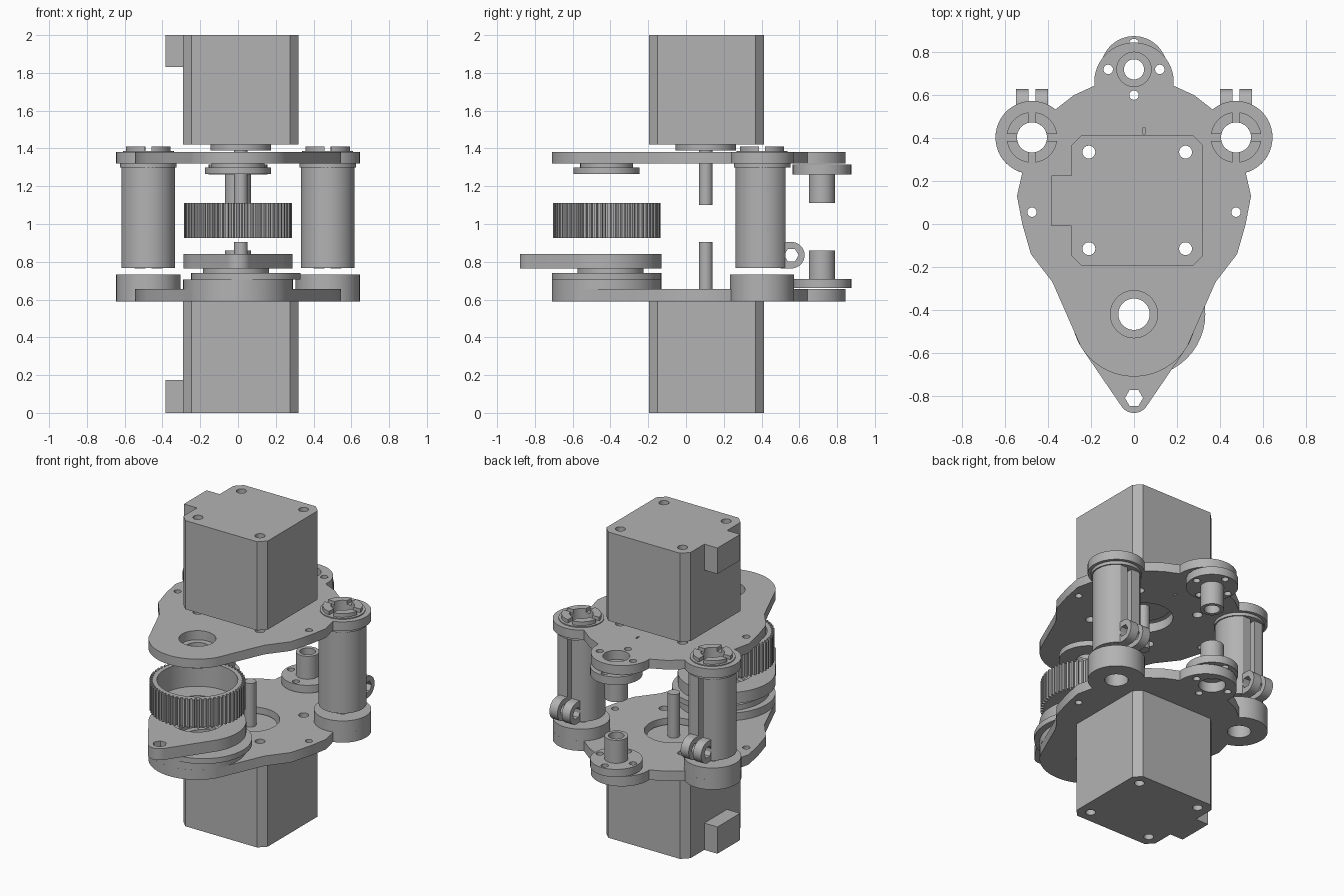
import bpy
import bmesh
from math import sin, cos, pi, radians, sqrt
from mathutils import Matrix

if "Cube" in bpy.data.objects:
    bpy.data.objects.remove(bpy.data.objects["Cube"])

grey = bpy.data.materials.new("mid_grey")
grey.use_nodes = True
tone = (0.45, 0.45, 0.45, 1)
grey.diffuse_color = tone
grey.node_tree.nodes["Principled BSDF"].inputs["Base Color"].default_value = tone
parts = []


def arc(x, y, r, start, end, n=24):
    return [(x + r * cos(radians(start + (end - start) * i / n)),
             y + r * sin(radians(start + (end - start) * i / n))) for i in range(n + 1)]


def circle(x, y, r, n=48):
    return arc(x, y, r, 0, 360, n)[:-1]


def rect(x0, x1, y0, y1, c=0.0):
    if not c:
        return [(x0, y0), (x1, y0), (x1, y1), (x0, y1)]
    return [(x0 + c, y0), (x1 - c, y0), (x1, y0 + c), (x1, y1 - c),
            (x1 - c, y1), (x0 + c, y1), (x0, y1 - c), (x0, y0 + c)]


def extrude(name, loops, z0, z1, along_x=False):
    """Extrude nested 2D loops (outline plus holes) into a solid."""
    curve = bpy.data.curves.new(name, 'CURVE')
    curve.dimensions = '2D'
    curve.fill_mode = 'BOTH'
    curve.extrude = (z1 - z0) / 2
    for loop in loops:
        spline = curve.splines.new('POLY')
        spline.points.add(len(loop) - 1)
        for point, (x, y) in zip(spline.points, loop):
            point.co = (x, y, 0, 1)
        spline.use_cyclic_u = True
    temp = bpy.data.objects.new(name + "_curve", curve)
    mesh = bpy.data.meshes.new_from_object(temp)
    bpy.data.objects.remove(temp)
    bpy.data.curves.remove(curve)
    bm = bmesh.new()
    bm.from_mesh(mesh)
    bmesh.ops.remove_doubles(bm, verts=bm.verts, dist=0.0001)
    bmesh.ops.translate(bm, verts=bm.verts, vec=(0, 0, (z0 + z1) / 2))
    if along_x:
        turn = Matrix(((0, 0, 1), (1, 0, 0), (0, 1, 0)))
        bmesh.ops.transform(bm, matrix=turn.to_4x4(), verts=bm.verts)
    bmesh.ops.recalc_face_normals(bm, faces=bm.faces)
    bm.to_mesh(mesh)
    bm.free()
    mesh.name = name
    mesh.materials.clear()
    mesh.materials.append(grey)
    obj = bpy.data.objects.new(name, mesh)
    bpy.context.scene.collection.objects.link(obj)
    parts.append(obj)
    return obj


def ring(name, x, y, r, bore, z0, z1):
    return extrude(name, [circle(x, y, r), circle(x, y, bore)], z0, z1)


TX, TY = 0.475, 0.403      # clamp tube centres
FY = -0.42                 # front bearing axis
BY = 0.72                  # back guide axis
MX, MY = 0.015, 0.105      # motor axis
BORE = 0.073

# Plate outline, one half mirrored
half = arc(0, FY, 0.29, -90, -31)
half += [(0.38, -0.27), (0.48, -0.14), (0.52, 0), (0.545, 0.13), (0.52, 0.24)]
half += arc(TX, TY, 0.17, -65, 130)
half += [(0.28, 0.6)]
half += arc(0, 0.66, 0.185, -5, 90)
outline = half + [(-x, y) for x, y in half[-2:0:-1]]

screws = [(MX + sx * 0.225, MY + 0.005 + sy * 0.225) for sx in (-1, 1) for sy in (-1, 1)]
motor_holes = [circle(x, y, 0.03, 24) for x, y in screws]
guide_holes = [circle(x, y, 0.022, 20) for x, y in
               ((-0.12, BY), (0.12, BY), (0, BY - 0.12))]
side_holes = [circle(s * 0.475, 0.055, 0.022, 20) for s in (-1, 1)]
plate_holes = motor_holes + guide_holes + side_holes
plate_holes += [circle(MX, MY, 0.175), circle(0, BY, 0.08)]
plate_holes += [circle(s * TX, TY, 0.07) for s in (-1, 1)]

slit = rect(0.042, 0.052, 0.42, 0.45)
extrude("upper_plate", [outline, circle(0, FY, 0.11), slit] + plate_holes, 1.32, 1.38)
extrude("lower_plate", [outline, circle(0, FY, BORE)] + plate_holes, 0.59, 0.655)

# Motors with connector blocks, pilots and shafts
body = rect(MX - 0.305, MX + 0.305, -0.195, 0.412, 0.045)
socket = rect(-0.385, MX - 0.304, -0.01, 0.225)
for side, z0, z1, c0, c1, p0, p1, s0, s1 in (
        ("lower", 0, 0.59, 0, 0.175, 0.59, 0.62, 0.6, 0.905),
        ("upper", 1.42, 2, 1.83, 2, 1.39, 1.42, 1.1, 1.4)):
    extrude(side + "_motor", [body] + motor_holes, z0, z1)
    extrude(side + "_motor_connector", [socket], c0, c1)
    extrude(side + "_motor_pilot", [circle(MX, MY, 0.16)], p0, p1)
    extrude(side + "_motor_shaft", [circle(MX, MY, 0.036, 32)], s0, s1)

# Back guide bushings
flange = [circle(0, BY, 0.155), circle(0, BY, 0.047)] + guide_holes
flange += [circle(0, BY + 0.12, 0.022, 20)]
extrude("lower_guide_flange", flange, 0.66, 0.71)
ring("lower_guide_boss", 0, BY, 0.07, 0.047, 0.71, 0.86)
extrude("upper_guide_flange", flange, 1.262, 1.315)
ring("upper_guide_boss", 0, BY, 0.07, 0.047, 1.11, 1.262)

# Front bearing stack
ring("upper_bearing_neck", 0, FY, 0.14, BORE, 1.3, 1.32)
ring("upper_bearing", 0, FY, 0.175, BORE, 1.265, 1.3)
ring("lower_bearing_seat", 0, FY, 0.29, BORE, 0.655, 0.705)
ring("eccentric_disc", 0.042, FY, 0.29, 0.12, 0.705, 0.74)
ring("spacer_disc", -0.01, FY + 0.02, 0.175, 0.1, 0.74, 0.765)
lever = arc(0, FY, 0.29, -34.3, 214.3, 48) + arc(0, -0.81, 0.07, 214.3, 325.7, 16)
hexagon = circle(0, -0.81, 0.042, 6)
extrude("lever_base", [lever, circle(0, FY, 0.11), hexagon], 0.765, 0.785)
extrude("lever", [lever, circle(0, FY, 0.155), hexagon], 0.785, 0.84)

# Toothed pulley
teeth = 60
rim = []
for i in range(teeth):
    for step, r in ((-0.3, 0.266), (-0.2, 0.285), (0.2, 0.285), (0.3, 0.266)):
        a = 2 * pi * (i + step) / teeth
        rim.append((r * cos(a), FY + r * sin(a)))
extrude("pulley_rim", [rim, circle(0, FY, 0.24)], 0.925, 1.11)
ring("pulley_floor", 0, FY, 0.242, 0.11, 0.927, 0.955)

# Clamp tubes on both sides
for side, s in (("right", -1), ("left", 1)):
    x = s * TX
    ring(side + "_foot_ring", x, TY, 0.17, 0.07, 0.59, 0.732)
    ring(side + "_tube_collar", x, TY, 0.15, 0.07, 1.3, 1.32)
    ring(side + "_crown_seat", x, TY, 0.135, 0.07, 1.378, 1.386)

    # Split tube: flat back with an open slot
    gap, flat, r = 0.015, 0.123, 0.142
    w = sqrt(r * r - flat * flat)
    tube = [(x + gap, TY + flat), (x + w, TY + flat)]
    tube += arc(x, TY, r, 60, -240, 48)
    tube += [(x - w, TY + flat), (x - gap, TY + flat)]
    tube += arc(x, TY, 0.07, 102, 438, 40)
    extrude(side + "_clamp_tube", [tube], 0.768, 1.3)

    # Clamp ears with bolt hole
    ear = arc(0.558, 0.835, 0.07, -90, 90) + [(0.5, 0.905), (0.5, 0.765)]
    for tag, o in (("inner", -1), ("outer", 1)):
        mid = x + s * o * 0.045
        extrude(side + "_" + tag + "_clamp_ear", [ear, circle(0.558, 0.835, 0.038, 6)],
                mid - 0.029, mid + 0.029, True)

    # Four crown segments on top
    crown = []
    for q in range(4):
        a = 90 * q
        crown.append(arc(x, TY, 0.118, a + 8, a + 82, 12)
                     + arc(x, TY, 0.07, a + 77, a + 13, 12))
    extrude(side + "_crown", crown, 1.386, 1.41)

# Smooth round walls while keeping edges crisp
bpy.ops.object.select_all(action='DESELECT')
for obj in parts:
    obj.select_set(True)
bpy.context.view_layer.objects.active = parts[0]
bpy.ops.object.shade_smooth_by_angle(angle=radians(25))
